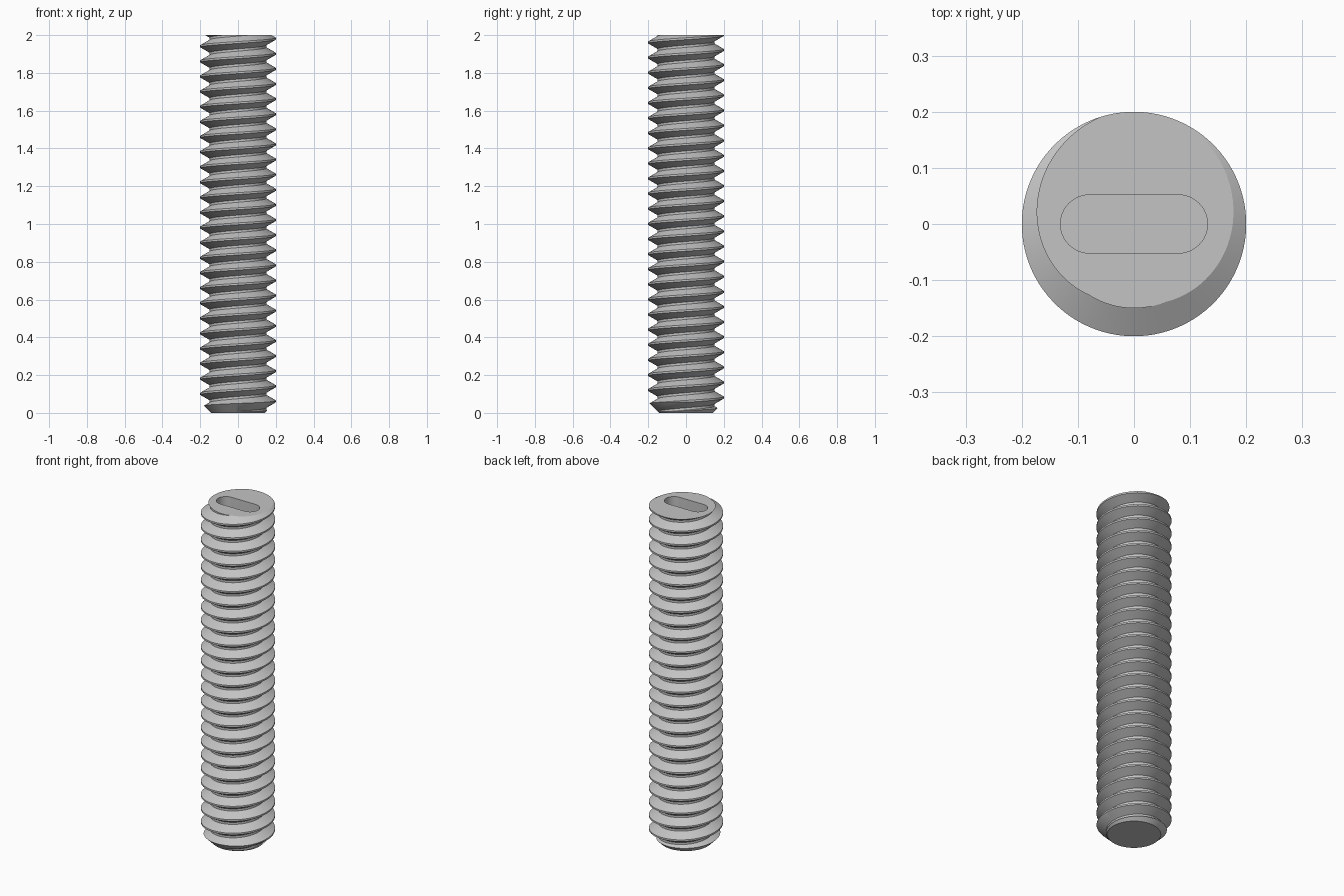
import bpy, bmesh, math
from mathutils import Matrix, Vector

cube = bpy.data.objects.get("Cube")
if cube:
    bpy.data.objects.remove(cube, do_unlink=True)

LENGTH, MAJOR, MINOR, PITCH = 2.0, 0.2, 0.15, 0.08
STEPS = 96          # segments per turn
PHASE = math.radians(85)

steel = bpy.data.materials.new("steel_grey")
steel.use_nodes = True
colour = (0.55, 0.55, 0.55, 1)
steel.diffuse_color = colour
steel.node_tree.nodes["Principled BSDF"].inputs["Base Color"].default_value = colour


def make_object(name, bm):
    bmesh.ops.recalc_face_normals(bm, faces=bm.faces)
    mesh = bpy.data.meshes.new(name)
    bm.to_mesh(mesh)
    bm.free()
    mesh.materials.append(steel)
    obj = bpy.data.objects.new(name, mesh)
    bpy.context.collection.objects.link(obj)
    return obj


def cut(target, cutter, operation):
    mod = target.modifiers.new(cutter.name, "BOOLEAN")
    mod.operation = operation
    mod.solver = "EXACT"
    mod.object = cutter
    bpy.context.view_layer.objects.active = target
    bpy.ops.object.modifier_apply(modifier=mod.name)
    bpy.data.objects.remove(cutter, do_unlink=True)


# Thread: one tooth profile swept along a right-hand helix
half_crest = PITCH / 16
flank = (MAJOR - MINOR) / math.tan(math.radians(60))
profile = [(MAJOR, -half_crest), (MAJOR, half_crest),
           (MINOR, half_crest + flank), (MINOR, PITCH - half_crest - flank)]
turns = round(LENGTH / PITCH) + 5
bm = bmesh.new()
rows = []
for i in range(turns * STEPS):
    a = math.tau * i / STEPS
    rise = PITCH * (i / STEPS - 3)
    rows.append([bm.verts.new((r * math.cos(a + PHASE), r * math.sin(a + PHASE), z + rise))
                 for r, z in profile])
for i in range(len(rows) - STEPS - 1):
    low = rows[i] + [rows[i + STEPS][0]]
    high = rows[i + 1] + [rows[i + STEPS + 1][0]]
    for j in range(len(profile)):
        bm.faces.new((low[j], high[j], high[j + 1], low[j + 1]))

# Flat ends
for z, direction in ((0, -1), (LENGTH, 1)):
    bmesh.ops.bisect_plane(bm, geom=bm.verts[:] + bm.edges[:] + bm.faces[:], dist=1e-6,
                           plane_co=(0, 0, z), plane_no=(0, 0, direction), clear_outer=True)
bmesh.ops.holes_fill(bm, edges=[e for e in bm.edges if e.is_boundary], sides=0)
rod = make_object("threaded_rod", bm)

# Chamfer at the bottom end
bm = bmesh.new()
bottom, top = -0.04, LENGTH + 0.2
bmesh.ops.create_cone(bm, cap_ends=True, segments=STEPS, radius1=0.143 + bottom,
                      radius2=0.143 + top, depth=top - bottom,
                      matrix=Matrix.Translation((0, 0, (top + bottom) / 2)))
cut(rod, make_object("chamfer_cutter", bm), "INTERSECT")

# Round-ended drive slot in the top
bm = bmesh.new()
radius, reach, depth = 0.052, 0.079, 0.1
outline = []
for side in (1, -1):
    for k in range(25):
        a = math.pi * (k / 24 - 0.5)
        outline.append(bm.verts.new((side * (reach + radius * math.cos(a)),
                                     side * radius * math.sin(a), LENGTH - depth)))
floor = bm.faces.new(outline)
wall = bmesh.ops.extrude_face_region(bm, geom=[floor])
bmesh.ops.translate(bm, vec=Vector((0, 0, depth * 2)),
                    verts=[v for v in wall["geom"] if isinstance(v, bmesh.types.BMVert)])
cut(rod, make_object("slot_cutter", bm), "DIFFERENCE")

# Smooth round faces, sharp thread edges
bpy.ops.object.select_all(action="DESELECT")
rod.select_set(True)
bpy.context.view_layer.objects.active = rod
bpy.ops.object.shade_smooth_by_angle(angle=math.radians(30))
